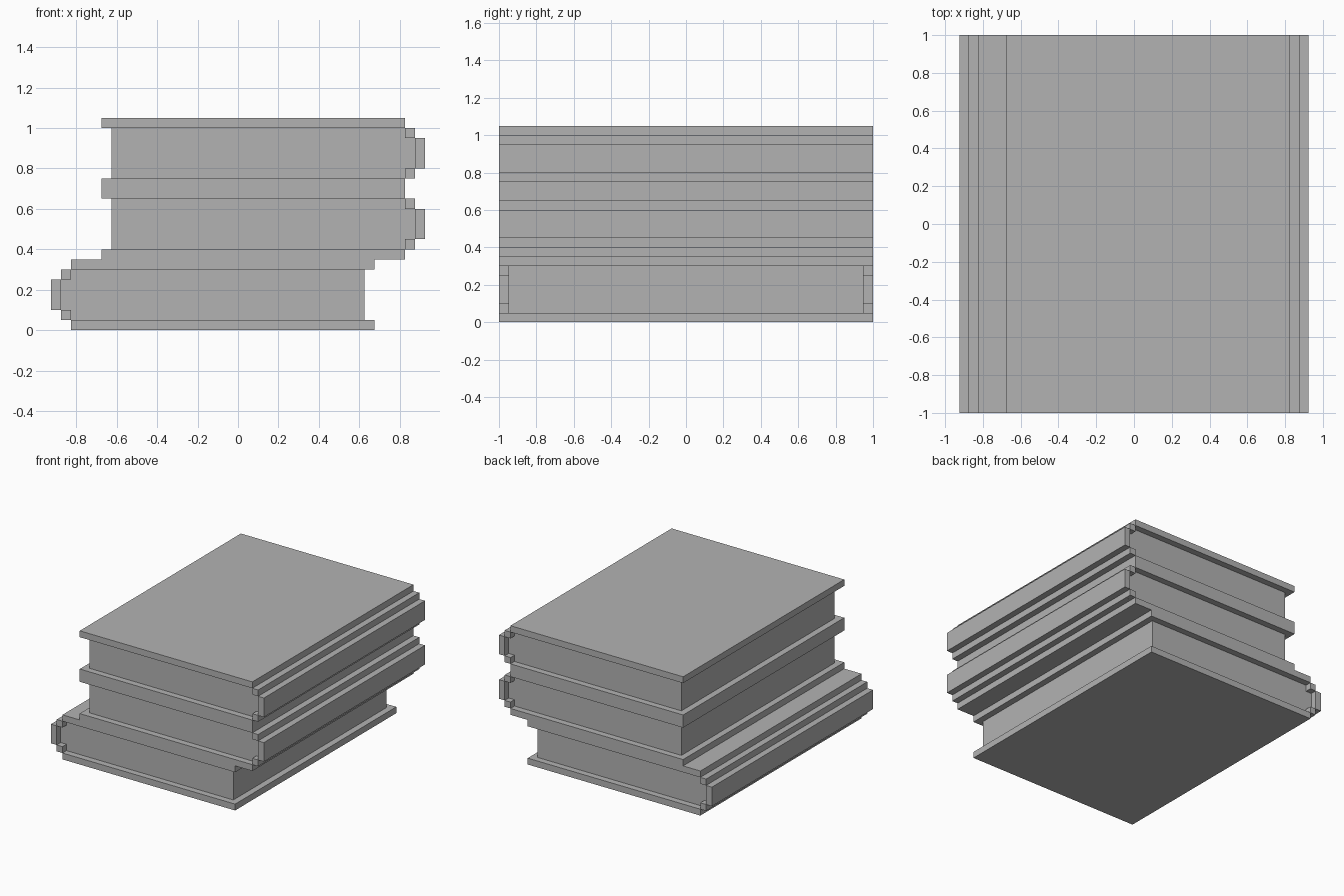
import bpy

cube = bpy.data.objects.get("Cube")
if cube:
    bpy.data.objects.remove(cube, do_unlink=True)

GREY = (0.45, 0.45, 0.45, 1.0)
mat = bpy.data.materials.new("plain grey")
mat.use_nodes = True
mat.diffuse_color = GREY
mat.node_tree.nodes["Principled BSDF"].inputs["Base Color"].default_value = GREY


def box(name, xs, half_depth, zs):
    """Box spanning xs and zs, centred on y = 0."""
    bpy.ops.mesh.primitive_cube_add(
        size=1, location=(sum(xs) / 2, 0, sum(zs) / 2))
    ob = bpy.context.object
    ob.name = name
    ob.scale = (abs(xs[1] - xs[0]), 2 * half_depth, zs[1] - zs[0])
    bpy.ops.object.transform_apply(location=False, rotation=False, scale=True)
    ob.data.materials.append(mat)


def book(name, z, side):
    """Closed book lying flat, with its spine towards side (+1 or -1) in x."""
    def part(label, x0, x1, z0, z1, half_depth=1.0):
        box(f"{name}_{label}", (side * x0, side * x1), half_depth,
            (z + z0, z + z1))

    # Covers
    part("bottom_cover", -0.675, 0.825, 0, 0.05)
    part("top_cover", -0.675, 0.825, 0.3, 0.35)
    # Pages, set back from the cover edges
    part("pages", -0.625, 0.875, 0.05, 0.3, 0.95)
    # Stepped spine
    part("lower_hinge", 0.825, 0.875, 0.05, 0.1)
    part("upper_hinge", 0.825, 0.875, 0.25, 0.3)
    part("spine", 0.875, 0.925, 0.1, 0.25)


book("bottom_book", 0, -1)
book("middle_book", 0.35, 1)
book("top_book", 0.7, 1)
